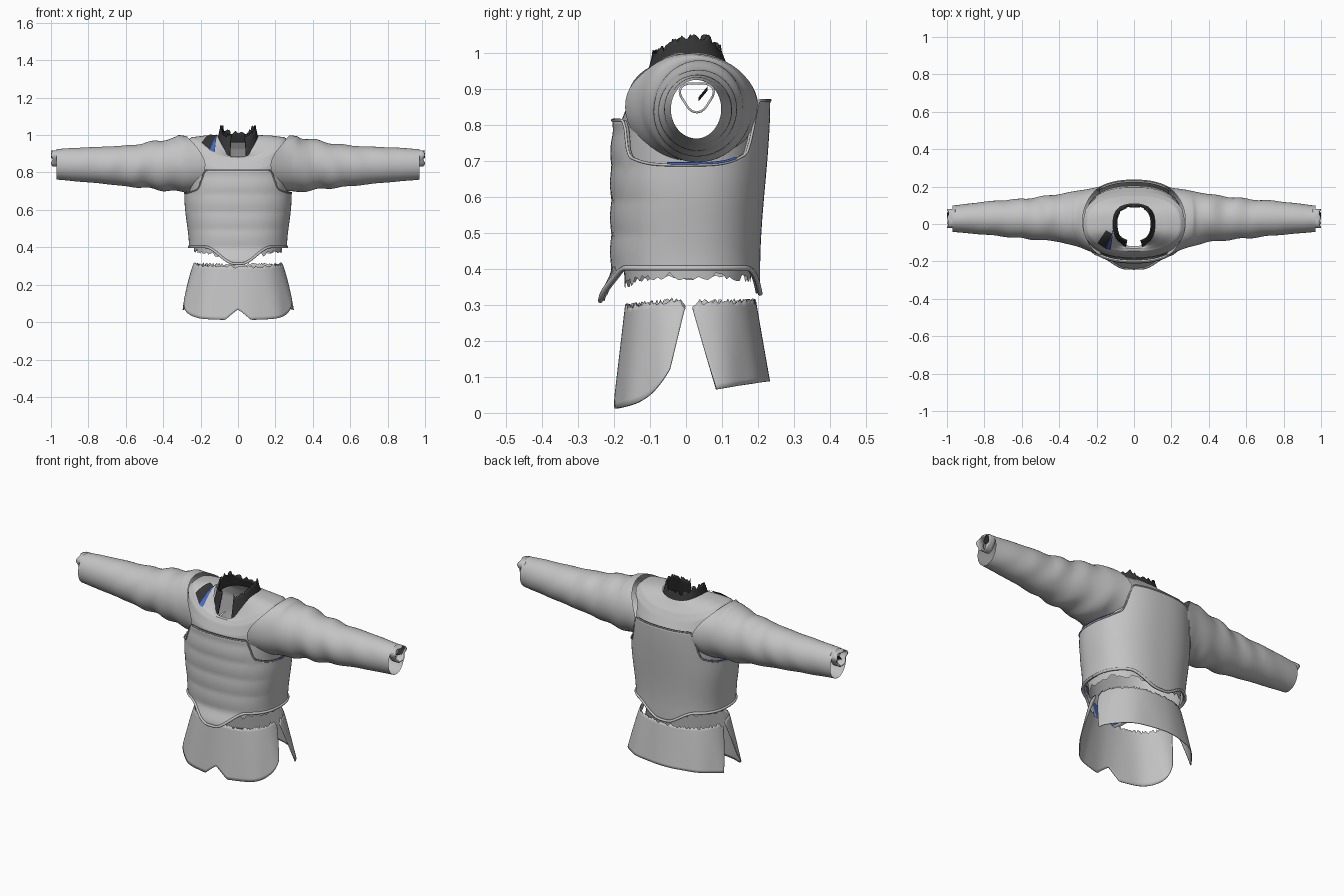
import bpy, math, random
from mathutils import Vector
from mathutils.bvhtree import BVHTree

random.seed(4)
if "Cube" in bpy.data.objects:
    bpy.data.objects.remove(bpy.data.objects["Cube"], do_unlink=True)


def material(name, rgb):
    m = bpy.data.materials.new(name)
    m.use_nodes = True
    m.diffuse_color = (*rgb, 1)
    m.node_tree.nodes["Principled BSDF"].inputs["Base Color"].default_value = (*rgb, 1)
    return m


CLOTH = material("pale grey cloth", (0.55, 0.55, 0.55))
DARK = material("charcoal cloth", (0.035, 0.035, 0.035))
BLUE = material("blue trim", (0.06, 0.14, 0.55))


def smooth(a, b, x):
    t = max(0, min(1, (x - a) / (b - a)))
    return t * t * (3 - 2 * t)


def lerp_rows(rows, t):
    """Blend through a list of rows, t from 0 to 1."""
    f = t * (len(rows) - 1)
    i = min(int(f), len(rows) - 2)
    f -= i
    return [a + (b - a) * f for a, b in zip(rows[i], rows[i + 1])]


def power(v, p):
    return math.copysign(abs(v) ** p, v)


def sheet(name, fn, nu, nv, mat, closed=False, thick=0, keep=None):
    """Grid surface from fn(u, v); u runs around, v runs along."""
    cols = nu if closed else nu + 1
    verts = [fn(i / nu, j / nv) for j in range(nv + 1) for i in range(cols)]
    faces = []
    for j in range(nv):
        for i in range(nu):
            k = (i + 1) % cols
            f = (j * cols + i, j * cols + k, (j + 1) * cols + k, (j + 1) * cols + i)
            mid = sum((Vector(verts[n]) for n in f), Vector((0, 0, 0))) / 4
            if keep is None or keep(mid):
                faces.append(f)
    mesh = bpy.data.meshes.new(name)
    mesh.from_pydata(verts, [], faces)
    mesh.materials.append(mat)
    ob = bpy.data.objects.new(name, mesh)
    bpy.context.collection.objects.link(ob)
    for o in bpy.context.selected_objects:
        o.select_set(False)
    bpy.context.view_layer.objects.active = ob
    ob.select_set(True)
    bpy.ops.object.shade_smooth_by_angle(angle=math.radians(40))
    if thick:
        mod = ob.modifiers.new("thickness", "SOLIDIFY")
        mod.thickness = thick
        mod.offset = -1
    return ob


def piping(name, points, radius, mat):
    cu = bpy.data.curves.new(name, "CURVE")
    cu.dimensions = "3D"
    cu.bevel_depth = radius
    cu.bevel_resolution = 2
    sp = cu.splines.new("POLY")
    sp.points.add(len(points) - 1)
    for p, co in zip(sp.points, points):
        p.co = (*co, 1)
    cu.materials.append(mat)
    bpy.context.collection.objects.link(bpy.data.objects.new(name, cu))


# Jacket body: half width, front y, back y, then z at side, front, back
BODY = [(.235, -.17, .18, .38, .355, .37), (.25, -.18, .19, .57, .55, .57),
        (.262, -.185, .205, .74, .72, .76), (.272, -.18, .195, .88, .81, .84),
        (.275, -.16, .17, .965, .86, .89), (.25, -.145, .15, .988, .882, .925),
        (.18, -.13, .125, .997, .885, .955), (.112, -.118, .11, 1.0, .875, .975)]


def body(u, v):
    rx, yf, yb, zs, zf, zb = lerp_rows(BODY, v)
    a = 2 * math.pi * u
    c, s = math.cos(a), math.sin(a)
    ry, zm = (yb, zb) if s > 0 else (-yf, zf)
    z = zs + (zm - zs) * abs(s) ** 2.4
    if v == 0:
        z += random.uniform(-.012, .012)
    return (rx * power(c, .8), ry * power(s, .8), z)


def outside_armhole(p):
    return abs(p.x) < .2 or ((p.y - .02) / .13) ** 2 + ((p.z - .845) / .125) ** 2 > 1


jacket = sheet("jacket_body", body, 96, 42, CLOTH, True, keep=outside_armhole)

# Sleeves: x, low z, high z, low y, high y
SLEEVE = [(.175, .70, .995, -.168, .20), (.29, .695, .995, -.125, .18),
          (.40, .705, .975, -.095, .16), (.51, .718, .955, -.085, .145),
          (.62, .728, .942, -.075, .132), (.74, .742, .937, -.062, .125),
          (.86, .752, .932, -.052, .112), (.97, .762, .925, -.042, .098)]


def sleeve(side):
    def fn(u, v):
        x, lo, hi, yl, yh = lerp_rows(SLEEVE, v)
        a = 2 * math.pi * u * side
        c, s = math.cos(a), math.sin(a)
        x += max(0, 1 - v * 5) * (.1 * max(s, 0) ** 1.5 + .06 * max(-s, 0) ** 3)
        # diagonal folds, strongest near the elbow
        amp = .045 * math.exp(-((x - .48) / .2) ** 2) + .008
        w = 1 + amp * math.sin(42 * x + 2.2 * math.sin(a + .6) + side) * (.6 + .4 * math.cos(2 * a + 9 * x))
        return (side * x, (yl + yh) / 2 + (yh - yl) / 2 * c * w, (lo + hi) / 2 + (hi - lo) / 2 * s * w)
    return fn


def cuff(side):
    def fn(u, v):
        a = 2 * math.pi * u * side
        r = .048 + .006 * math.sin(3 * a)
        x = .955 + .04 * v + .005 * math.sin(5 * a) * v
        return (side * x, .03 + r * math.cos(a), .88 + r * .9 * math.sin(a))
    return fn


def cuff_tab(side):
    return lambda u, v: (side * (.965 + .035 * u), .035 + .025 * v, .865 + .03 * v + .012 * u)


for side, label in ((1, "left"), (-1, "right")):
    sheet(label + "_sleeve", sleeve(side), 48, 84, CLOTH, True)
    sheet(label + "_inner_cuff", cuff(side), 24, 3, CLOTH, True, .006)
    sheet(label + "_cuff_tab", cuff_tab(side), 2, 2, DARK)


# Chest guard: wraps the body, cut low at the arms and dipped at front and back
def guard(u, v):
    a = 2 * math.pi * u
    c, s = power(math.cos(a), .84), power(math.sin(a), .84)
    ax = abs(c) * .28
    rise = .125 if s < 0 else .18
    hi = .688 + rise * (smooth(.215, .165, ax) * .75 + .25 * smooth(.285, .17, ax))
    dip = .09 if s < 0 else .07
    lo = .402 - dip * smooth(.19, .02, ax)
    z = lo + (hi - lo) * v
    rx = .262 + .024 * smooth(.4, .66, z)
    if s < 0:
        ry = .207 + .03 * smooth(.4, .31, z) - .006 * smooth(.7, .82, z)
        ry += .004 * abs(math.sin((z - .4) * math.pi / .095))
    else:
        ry = .206 + .028 * smooth(.4, .87, z)
    return (rx * c, ry * s, z)


sheet("chest_guard", guard, 128, 36, CLOTH, True, .012)
piping("guard_hem_piping", [guard(i / 128, 0) for i in range(129)], .007, CLOTH)
piping("guard_top_piping", [guard(i / 128, 1) for i in range(129)], .004, CLOTH)
for label, start in (("left", -4), ("right", 52)):
    piping(label + "_armhole_trim",
           [Vector(guard((start + i) / 128, 1)) + Vector((0, 0, .004)) for i in range(17)], .004, BLUE)


# Blue lining showing just inside the dipped front hem
def lining(u, v):
    x, y, z = guard(.62 + .26 * u, .02 + .12 * v)
    return (x * .93, y * .93, z)


sheet("hem_lining", lining, 30, 4, BLUE)


# Skirt: front and back panels with side slits, flaring downward
def skirt(front):
    def fn(u, v):
        c = 1 - 2 * u if front else 2 * u - 1
        a = c * math.radians(88 - (11 if front else 15) * v)
        s, k = power(math.sin(a), .88), power(math.cos(a), .88)
        top = .318 - (.022 * (1 - c * c) if front else .008)
        top -= .02 * smooth(.93, 1, abs(c))
        if front:
            low = .012 + .025 * c * c + .085 * abs(c) ** 5
            low += .055 * max(0, 1 - abs(c) / .13)
        else:
            low = .088 - .022 * c * c
        z = top + (low - top) * v
        if v == 0:
            z += random.uniform(-.008, .008)
        t = max(0, (.32 - z) / .31)
        rx = .235 + .085 * t ** .85
        ry = (.175 + .032 * t) if front else (.185 + .05 * t)
        fold = 1 + .022 * t * math.sin(7 * a + (1 if front else 2.4)) * math.cos(3 * a)
        return (rx * s * fold, .008 + (-ry if front else ry) * k * fold, z)
    return fn


sheet("skirt_front_panel", skirt(True), 96, 16, CLOTH, thick=.004)
sheet("skirt_back_panel", skirt(False), 96, 16, CLOTH, thick=.004)


# Dark collar, open at the front with lapels running down the neckline
def collar(u, v):
    c = 1 - 2 * u
    a = c * math.radians(162)
    f = smooth(.5, .95, abs(c))
    lo = .962 - .088 * f
    hi = 1.012 + .03 * smooth(.1, .4, abs(c)) - .045 * f
    if v == 1:
        hi += random.uniform(-.012, .012)
    r = 1 - .16 * v
    y = .115 * power(math.cos(a), .8) * r
    return (.114 * power(math.sin(a), .8) * r, y - .015 * f * (1 - v), lo + (hi - lo) * v)


sheet("collar", collar, 72, 8, DARK, thick=.008)

# Shoulder patch with blue edge, laid onto the jacket surface
tree = BVHTree.FromObject(jacket, bpy.context.evaluated_depsgraph_get())


def laid(corners):
    p = [Vector((*c, 0)) for c in corners]

    def fn(u, v):
        q = p[0].lerp(p[1], u).lerp(p[3].lerp(p[2], u), v)
        hit = tree.ray_cast(Vector((q.x, q.y, 2)), Vector((0, 0, -1)))[0]
        return (q.x, q.y - .003, (hit.z if hit else .9) + .006)
    return fn


sheet("shoulder_patch", laid([(-.195, -.10), (-.15, -.13), (-.115, -.05), (-.15, -.03)]), 10, 10, DARK)
sheet("shoulder_patch_edge", laid([(-.15, -.13), (-.125, -.135), (-.108, -.01), (-.118, -.05)]), 4, 10, BLUE)
